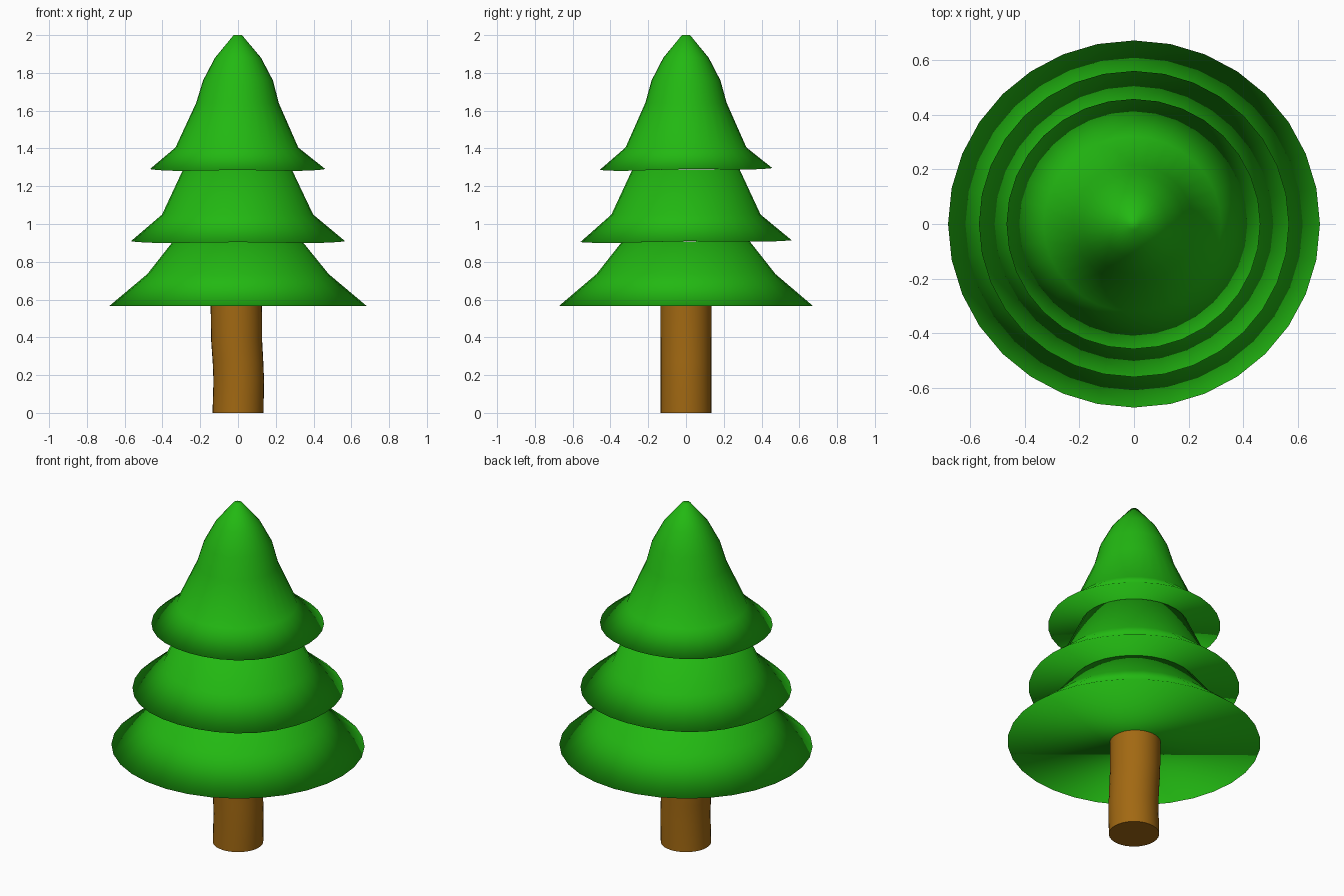
import bpy, bmesh
from math import sin, cos, pi

if "Cube" in bpy.data.objects:
    bpy.data.objects.remove(bpy.data.objects["Cube"])

SIDES = 32


def material(name, rgb):
    m = bpy.data.materials.new(name)
    m.diffuse_color = (*rgb, 1)
    m.use_nodes = True
    m.node_tree.nodes["Principled BSDF"].inputs["Base Color"].default_value = m.diffuse_color
    return m


def lathe(name, profile, mat, depth=1.0, wave=0.0):
    """Closed turned solid; profile runs bottom to top as (radius, z, x shift)."""
    bm = bmesh.new()
    rings = []
    for i, (r, z, dx) in enumerate(profile):
        ring = []
        for k in range(SIDES):
            a = 2 * pi * k / SIDES
            # gentle unevenness of the lower rim
            dz = wave * (sin(a) + 0.6 * cos(4 * a)) if i == 0 else 0
            ring.append(bm.verts.new((r * cos(a) + dx, r * sin(a) * depth, z + dz)))
        rings.append(ring)
    for low, high in zip(rings, rings[1:]):
        for k in range(SIDES):
            n = (k + 1) % SIDES
            bm.faces.new((low[k], low[n], high[n], high[k]))
    bm.faces.new(rings[0][::-1])
    bm.faces.new(rings[-1])
    for f in bm.faces:
        f.smooth = True
    me = bpy.data.meshes.new(name)
    bm.to_mesh(me)
    bm.free()
    me.materials.append(mat)
    ob = bpy.data.objects.new(name, me)
    bpy.context.collection.objects.link(ob)
    return ob


green = material("foliage_green", (0.016, 0.48, 0.006))
brown = material("bark_brown", (0.36, 0.14, 0.006))

# Slightly bent trunk
trunk = lathe("trunk", [(0.135, 0, 0), (0.134, 0.17, 0.004), (0.134, 0.27, 0),
                        (0.135, 0.38, -0.007), (0.136, 0.57, -0.009)], brown)
bpy.context.view_layer.objects.active = trunk
trunk.select_set(True)
bpy.ops.object.shade_smooth_by_angle()

# Three flared foliage tiers, each tucked under the one above
lathe("lower_branches", [(0.68, 0.567, 0), (0.48, 0.735, 0),
                         (0.342, 0.908, -0.002)], green, 0.987)
lathe("middle_branches", [(0.567, 0.906, 0), (0.40, 1.05, -0.002),
                          (0.288, 1.288, -0.003)], green, 0.987, 0.005)
lathe("top_branches", [(0.464, 1.288, -0.002), (0.325, 1.405, -0.006),
                       (0.219, 1.64, -0.003), (0.185, 1.76, 0),
                       (0.122, 1.88, 0), (0.022, 2.0, -0.001)], green, 0.985, 0.005)
